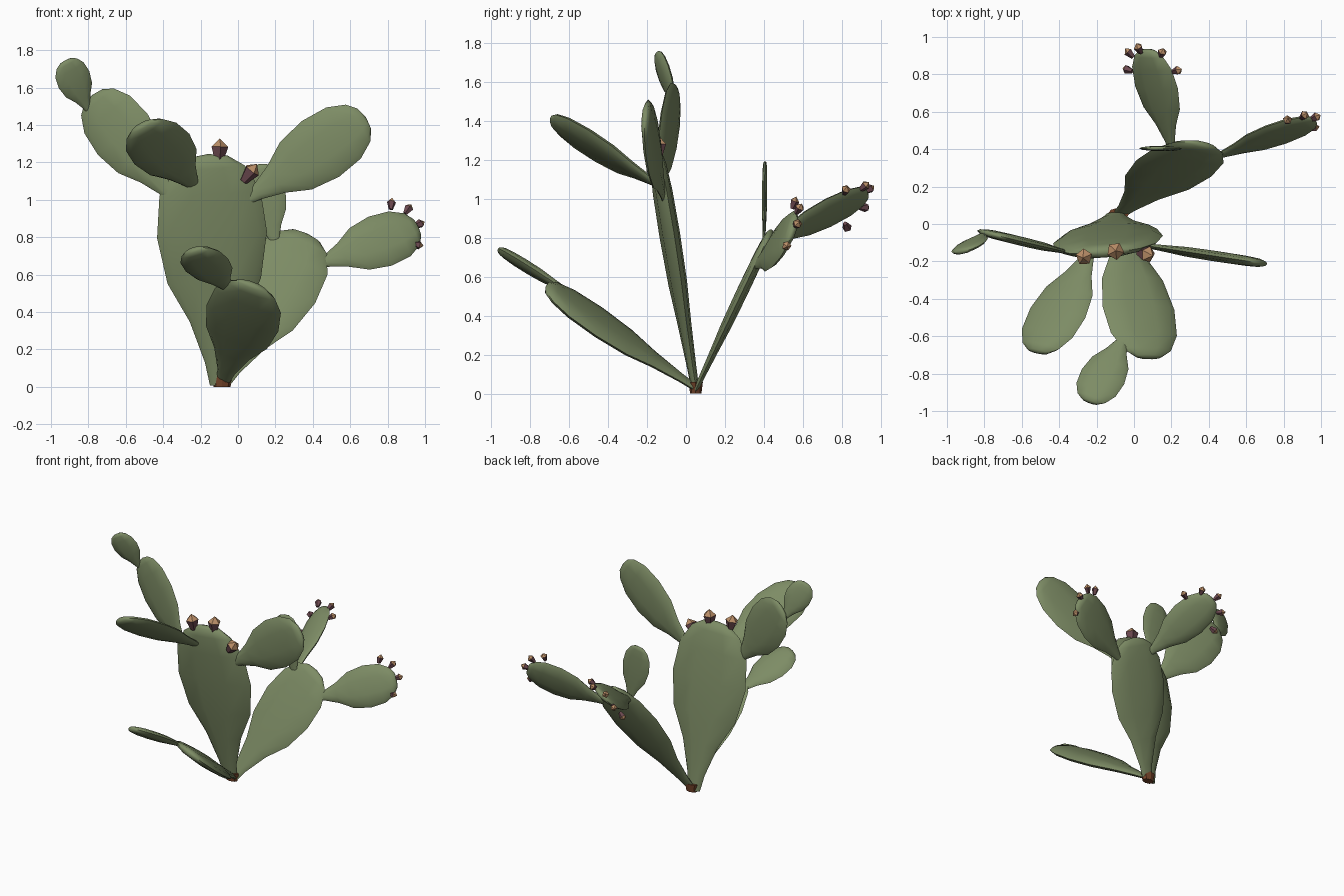
import bpy, bmesh, math
from mathutils import Vector, Matrix

if "Cube" in bpy.data.objects:
    bpy.data.objects.remove(bpy.data.objects["Cube"])


def material(name, rgb):
    m = bpy.data.materials.new(name)
    m.diffuse_color = (*rgb, 1)
    m.use_nodes = True
    m.node_tree.nodes["Principled BSDF"].inputs["Base Color"].default_value = m.diffuse_color
    return m


GREEN = material("pad green", (0.205, 0.262, 0.130))
PURPLE = material("fruit purple", (0.150, 0.066, 0.080))
TAN = material("fruit tip tan", (0.50, 0.275, 0.14))
BROWN = material("stump brown", (0.17, 0.055, 0.022))

# (position along pad, share of full half width)
OUTLINE = [(0, .17), (.1, .24), (.28, .48), (.45, .85), (.65, 1),
           (.83, .92), (.94, .66), (.987, .36)]
# lens shaped cross-section
HALF = [(1, 0), (.84, .58), (.38, 1), (-.38, 1), (-.84, .58)]
SECTION = HALF + [(-u, -v) for u, v in HALF]


def finish(name, bm, mats):
    bmesh.ops.recalc_face_normals(bm, faces=bm.faces)
    me = bpy.data.meshes.new(name)
    bm.to_mesh(me)
    bm.free()
    for m in mats:
        me.materials.append(m)
    ob = bpy.data.objects.new(name, me)
    bpy.context.collection.objects.link(ob)
    return ob


def pad(name, base, tip, across, half_w, half_t, power=1.15):
    """Flat paddle lofted from base to tip; 'across' points along its width."""
    base, tip, w = Vector(base), Vector(tip), Vector(across)
    d = (tip - base).normalized()
    w = (w - d * w.dot(d)).normalized()
    n = d.cross(w)
    bm = bmesh.new()
    rings = []
    for t, s in OUTLINE:
        c = base.lerp(tip, t ** power)
        th = half_t * math.sqrt(s)
        rings.append([bm.verts.new(c + w * (u * s * half_w) + n * (v * th))
                      for u, v in SECTION])
    k = len(SECTION)
    for a, b in zip(rings, rings[1:]):
        for i in range(k):
            j = (i + 1) % k
            bm.faces.new((a[i], a[j], b[j], b[i]))
    end = bm.verts.new(tip)
    for i in range(k):
        bm.faces.new((rings[-1][i], rings[-1][(i + 1) % k], end))
    bm.faces.new(rings[0])
    ob = finish(name, bm, [GREEN])
    bpy.context.view_layer.objects.active = ob
    ob.select_set(True)
    bpy.ops.object.shade_smooth_by_angle(angle=math.radians(50))
    ob.select_set(False)


def fruit(name, centre, direction, length):
    """Five sided fruit: purple cup with a tan pointed cap."""
    d = Vector(direction).normalized()
    q = d.to_track_quat('Z', 'Y').to_matrix().to_4x4()
    bm = bmesh.new()
    rings = [[bm.verts.new((r * length * math.cos(a), r * length * math.sin(a), z * length))
              for a in (math.tau * i / 5 for i in range(5))]
             for r, z in ((.18, -.5), (.38, .14))]
    top = bm.verts.new((0, 0, .5 * length))
    bm.faces.new(rings[0])
    for i in range(5):
        j = (i + 1) % 5
        bm.faces.new((rings[0][i], rings[0][j], rings[1][j], rings[1][i]))
        bm.faces.new((rings[1][i], rings[1][j], top)).material_index = 1
    bm.transform(Matrix.Translation(centre) @ q)
    finish(name, bm, [PURPLE, TAN])


# three large pads growing from the ground
pad("main_pad", (-.10, .05, .01), (-.16, -.155, 1.245), (1, .08, 0), .295, .045, 1)
pad("back_right_pad", (-.08, .05, .02), (.37, .43, .82), (.9, -.19, -.4), .225, .03, 1)
pad("front_pad", (-.08, .05, .03), (.08, -.72, .55), (.92, -.1, -.3), .205, .035, 1)

# pads growing on other pads
pad("front_small_pad", (-.05, -.60, .52), (-.24, -.955, .735), (.9, -.33, .28), .125, .028)
pad("left_upper_pad", (-.36, -.15, 1.02), (-.78, -.05, 1.56), (.78, -.19, .62), .175, .024)
pad("left_top_pad", (-.80, -.05, 1.48), (-.925, -.15, 1.745), (.9, .2, .45), .095, .02)
pad("front_left_pad", (-.23, -.14, 1.07), (-.52, -.69, 1.40), (.86, -.16, .48), .17, .033)
pad("right_upper_pad", (.06, -.115, 1.01), (.685, -.21, 1.44), (-.57, .086, .82), .18, .028)
pad("right_fruit_pad", (.44, .36, .66), (.965, .555, .855), (-.4, .25, .85), .15, .03)
pad("back_fruit_pad", (.20, .41, .77), (.07, .935, 1.03), (.8, -.05, .5), .135, .028)
pad("back_upright_pad", (.20, .40, .76), (.11, .405, 1.19), (.97, 0, .2), .112, .013)

# large fruits on the main pad
fruit("main_fruit_1", (-.10, -.145, 1.265), (.03, .03, 1), .125)
fruit("main_fruit_2", (-.265, -.175, 1.255), (-.12, -.1, 1), .12)
fruit("main_fruit_3", (.065, -.16, 1.145), (.55, -.15, .7), .12)

# small fruits around the rims of the two back pads
RIMS = {
    "right_fruit": ((.80, .49, .79), [(.82, .555, .98), (.91, .58, .95),
                                      (.97, .57, .87), (.96, .515, .76)]),
    "back_fruit": ((.10, .78, .95), [(.23, .82, 1.045), (.15, .915, 1.065), (.025, .94, 1.05),
                                     (-.025, .915, .955), (-.035, .825, .855)]),
}
for name, (mid, spots) in RIMS.items():
    for i, p in enumerate(spots):
        fruit(f"{name}_{i + 1}", p, Vector(p) - Vector(mid), .066)

# woody stump at the ground
bm = bmesh.new()
bmesh.ops.create_cone(bm, cap_ends=True, segments=8, radius1=.045, radius2=.056, depth=.06)
bm.transform(Matrix.Translation((-.085, .05, .03)) @ Matrix.Diagonal((1, .65, 1, 1)))
finish("stump", bm, [BROWN])
